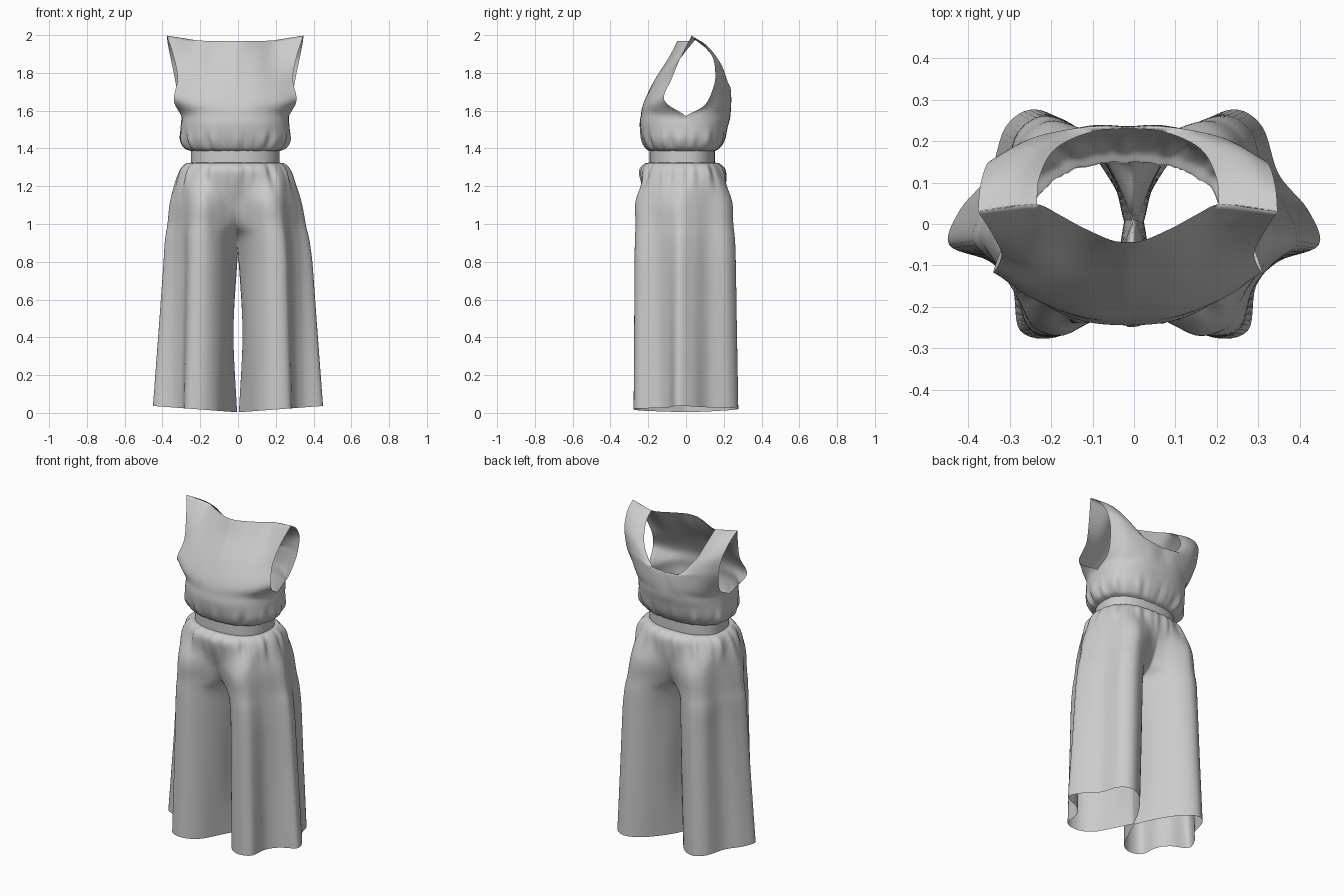
import bpy, bmesh
from math import sin, cos, pi, exp, atan2
from mathutils import Vector

if "Cube" in bpy.data.objects:
    bpy.data.objects.remove(bpy.data.objects["Cube"])

SHIFT = -0.015   # upper body leans slightly to one side


def spline(pts, t):
    """Catmull-Rom through pts, t in 0..1."""
    n = len(pts) - 1
    i = min(int(t * n), n - 1)
    f = t * n - i
    b, c = pts[i], pts[i + 1]
    a = pts[i - 1] if i > 0 else b * 2 - c
    d = pts[i + 2] if i + 2 <= n else c * 2 - b
    return 0.5 * (2 * b + (c - a) * f + (2 * a - 5 * b + 4 * c - d) * f**2
                  + (3 * b - a - 3 * c + d) * f**3)


def half(rx, front, back, z, start=0.0, end=pi, n=15):
    """Boxy half oval from front centre (0) round the side to back centre (pi)."""
    out = []
    for k in range(n):
        a = start + (end - start) * k / (n - 1)
        c = cos(a)
        y = -front * abs(c)**0.85 if c > 0 else back * abs(c)**0.85
        out.append(Vector((rx * max(sin(a), 0)**0.85, y, z)))
    return out


def row(*pts):
    return [Vector(p) for p in pts]


def gather(p, level, amp, spread):
    """Small radial pleats that fade away from the waist."""
    a = atan2(p.x, -p.y)
    w = amp * exp(-((p.z - level) / spread)**2)
    k = 1 + w * (sin(23 * a) + 0.9 * sin(13 * a + 1) + 0.4 * sin(37 * a + 2))
    p.x *= k
    p.y *= k


def cloth(name, patches, nu, nv, pin=0, pleat=None):
    """Skin each list of rows as a grid, on both sides of x = 0."""
    bm = bmesh.new()
    for rows in patches:
        for s in (1, -1):
            grid = []
            for i in range(nv(rows) + 1):
                v = i / nv(rows)
                line = []
                for j in range(nu + 1):
                    p = spline([spline(r, j / nu) for r in rows], v)
                    p.x = max(p.x, 0) * s
                    if pin and j == nu and v * (len(rows) - 1) <= pin:
                        p.y = 0
                    if pleat:
                        gather(p, *pleat)
                    p.x += SHIFT * min(1, max(0, (p.z - 0.8) / 0.4))
                    line.append(bm.verts.new(p))
                grid.append(line)
            for i in range(len(grid) - 1):
                for j in range(nu):
                    q = [grid[i][j], grid[i][j + 1], grid[i + 1][j + 1], grid[i + 1][j]]
                    bm.faces.new(q if s > 0 else q[::-1])
    bmesh.ops.remove_doubles(bm, verts=bm.verts, dist=0.0035)
    bmesh.ops.recalc_face_normals(bm, faces=bm.faces)
    me = bpy.data.meshes.new(name)
    bm.to_mesh(me)
    bm.free()
    me.polygons.foreach_set("use_smooth", [True] * len(me.polygons))
    ob = bpy.data.objects.new(name, me)
    bpy.context.collection.objects.link(ob)
    return ob


# Trousers: half sections from front centre to back centre
hip = [(0, -.205), (.05, -.215), (.11, -.245), (.17, -.265), (.23, -.24), (.275, -.165),
       (.315, -.10), (.345, -.03), (.325, .04), (.285, .12), (.25, .20), (.19, .24),
       (.12, .23), (.05, .205), (0, .195)]
crotch = [(0, .01), (.045, -.12), (.10, -.215), (.17, -.268), (.25, -.255), (.285, -.16),
          (.33, -.10), (.388, -.04), (.36, .04), (.31, .12), (.28, .22), (.21, .262),
          (.12, .22), (.05, .12), (0, .01)]
hem = [(.005, 0), (.05, -.10), (.11, -.22), (.19, -.274), (.275, -.258), (.295, -.15),
       (.35, -.09), (.447, -.05), (.42, .035), (.35, .12), (.31, .235), (.24, .277),
       (.15, .23), (.06, .11), (.005, 0)]
hip_row = [Vector((x, y, 1.13)) for x, y in hip]
crotch_row = [Vector((x, y, 0.86)) for x, y in crotch]
hem_row = [Vector((x, y, 0.003 + 0.075 * x)) for x, y in hem]
# rise: seam curve stays near the outside before diving between the legs
rise_row = [(a + b) / 2 for a, b in zip(hip_row, crotch_row)]
rise_row[0].y, rise_row[1].y = -.145, -.185
rise_row[-1].y, rise_row[-2].y = .14, .175
knee_row = [(a + b) / 2 for a, b in zip(hem_row, crotch_row)]
for k in (0, -1):
    knee_row[k].x = 0.024
leg_rows = [half(.228, .188, .148, 1.325), half(.262, .218, .18, 1.318),
            half(.296, .244, .21, 1.27), hip_row, rise_row, crotch_row, knee_row, hem_row]
cloth("trousers", [leg_rows], 84, lambda r: 70, pleat=(1.27, 0.016, 0.07))

# Waistband
band_rows = [half(.235, .193, .153, z) for z in (1.315, 1.355, 1.40)]
cloth("waistband", [band_rows], 40, lambda r: 6)

# Bodice: bloused lower part shared by front and back, then the upper panels
profile = [(.230, .188, .150, 1.385), (.268, .213, .176, 1.402), (.29, .234, .204, 1.45),
           (.288, .245, .223, 1.52), (.285, .240, .235, 1.57)]
front = [half(*p, 0, pi / 2, 9) for p in profile] + [
    row((0, -.225, 1.64), (.11, -.22, 1.64), (.23, -.18, 1.64), (.325, -.115, 1.655)),
    row((0, -.168, 1.76), (.11, -.155, 1.76), (.21, -.122, 1.76), (.305, -.075, 1.77)),
    row((0, -.092, 1.88), (.11, -.07, 1.88), (.21, -.03, 1.88), (.327, -.025, 1.89)),
    row((0, -.044, 1.97), (.04, -.039, 1.97), (.11, -.008, 1.97), (.165, .022, 1.97),
        (.22, .048, 1.975), (.29, .04, 1.986), (.362, .03, 1.997))]
back = [half(*p, pi, pi / 2, 9) for p in profile] + [
    row((0, .237, 1.63), (.10, .235, 1.63), (.22, .19, 1.63), (.292, .10, 1.63)),
    row((0, .232, 1.715), (.10, .235, 1.715), (.23, .205, 1.72), (.312, .147, 1.73)),
    row((.09, .222, 1.727), (.16, .222, 1.75), (.25, .20, 1.78), (.325, .155, 1.80)),
    row((.175, .182, 1.82), (.22, .187, 1.84), (.28, .175, 1.86), (.342, .142, 1.88)),
    row((.213, .115, 1.92), (.26, .118, 1.935), (.31, .11, 1.945), (.357, .09, 1.955)),
    row((.22, .048, 1.975), (.267, .045, 1.983), (.315, .038, 1.99), (.362, .03, 1.997))]
cloth("bodice", [front, back], 28, lambda r: 6 * (len(r) - 1), pin=4,
      pleat=(1.43, 0.02, 0.05))
